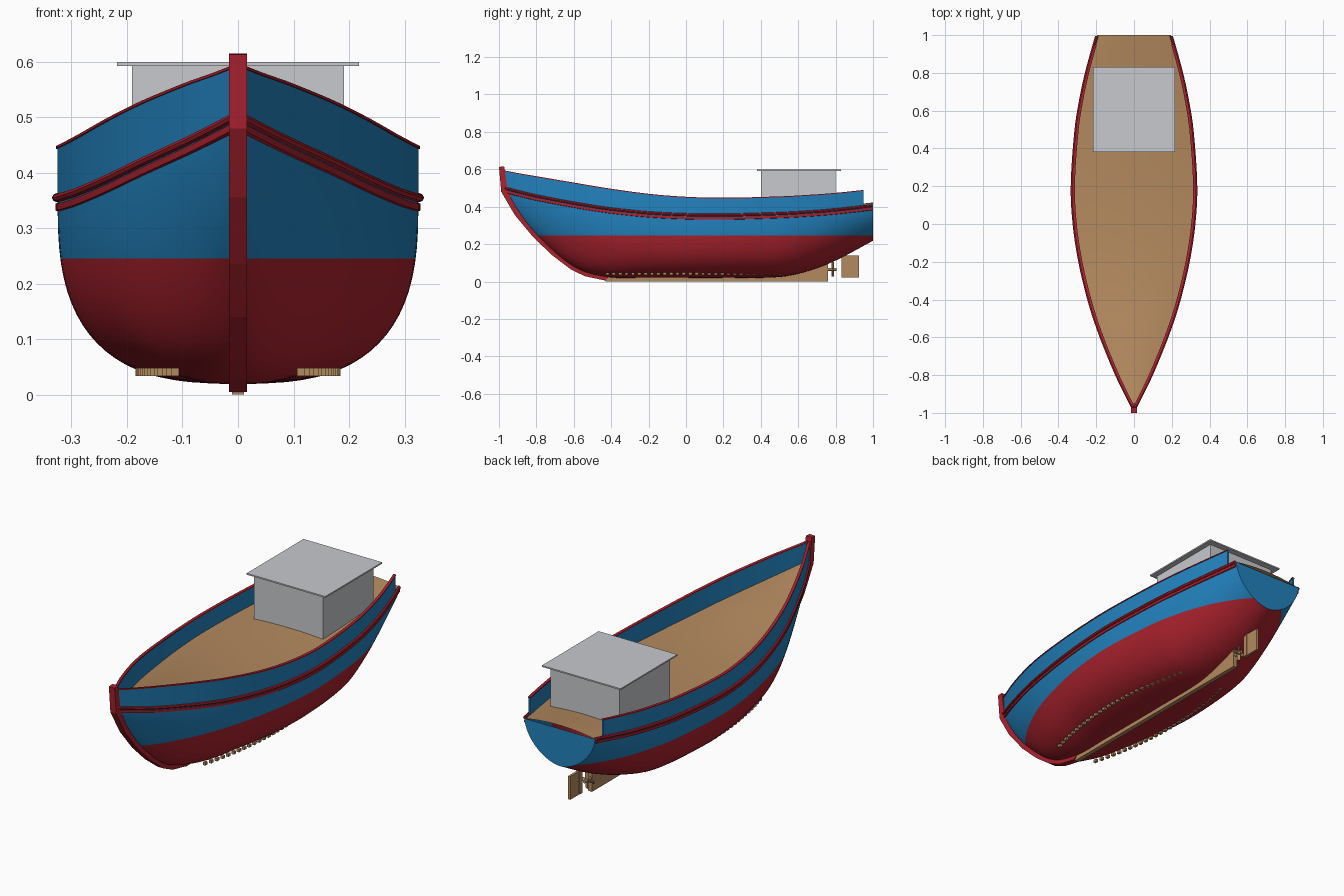
import bpy, bmesh, math
from mathutils import Vector, Matrix

if "Cube" in bpy.data.objects:
    bpy.data.objects.remove(bpy.data.objects["Cube"])


def material(name, rgb):
    m = bpy.data.materials.new(name)
    m.diffuse_color = (*rgb, 1)
    m.use_nodes = True
    m.node_tree.nodes["Principled BSDF"].inputs["Base Color"].default_value = m.diffuse_color
    return m


BLUE = material("hull blue", (0.016, 0.223, 0.515))
RED = material("bottom red", (0.413, 0.016, 0.027))
TAN = material("wood tan", (0.456, 0.254, 0.114))
GREY = material("cabin grey", (0.58, 0.585, 0.61))

# Hull lines: y, half beam, sheer z, keel z, section fullness, bulwark top z
LINES = [
    (-0.975, 0.004, 0.500, 0.480, 1.5, 0.592),
    (-0.90, 0.042, 0.480, 0.365, 1.5, 0.577),
    (-0.80, 0.090, 0.456, 0.245, 1.6, 0.560),
    (-0.60, 0.172, 0.418, 0.078, 1.9, 0.526),
    (-0.42, 0.232, 0.389, 0.024, 2.3, 0.496),
    (-0.20, 0.285, 0.366, 0.021, 2.6, 0.466),
    (0.00, 0.315, 0.356, 0.020, 2.8, 0.450),
    (0.20, 0.325, 0.354, 0.020, 2.8, 0.445),
    (0.50, 0.305, 0.362, 0.024, 2.6, 0.452),
    (0.65, 0.282, 0.370, 0.055, 2.3, 0.460),
    (0.80, 0.250, 0.382, 0.112, 2.0, 0.471),
    (1.00, 0.195, 0.405, 0.218, 1.75, 0.492),
]


def lines_at(y):
    """Smooth interpolation of the hull lines at length position y."""
    n = len(LINES)
    i = max(k for k in range(n - 1) if LINES[k][0] <= y + 1e-9)
    a, b = LINES[i], LINES[i + 1]
    p, q = LINES[max(i - 1, 0)], LINES[min(i + 2, n - 1)]
    h = b[0] - a[0]
    t = (y - a[0]) / h
    out = []
    for k in range(1, 6):
        ma = (b[k] - p[k]) / (b[0] - p[0]) * h
        mb = (q[k] - a[k]) / (q[0] - a[0]) * h
        out.append((2*t**3 - 3*t*t + 1) * a[k] + (t**3 - 2*t*t + t) * ma
                   + (3*t*t - 2*t**3) * b[k] + (t**3 - t*t) * mb)
    return out


def stations(y0, y1, n):
    return [y0 + (y1 - y0) * i / n for i in range(n + 1)]


def finish(name, bm, mats, smooth=True):
    bmesh.ops.recalc_face_normals(bm, faces=bm.faces)
    me = bpy.data.meshes.new(name)
    bm.to_mesh(me)
    bm.free()
    for m in mats:
        me.materials.append(m)
    ob = bpy.data.objects.new(name, me)
    bpy.context.collection.objects.link(ob)
    if smooth:
        bpy.ops.object.select_all(action='DESELECT')
        ob.select_set(True)
        bpy.context.view_layer.objects.active = ob
        bpy.ops.object.shade_smooth_by_angle(angle=math.radians(35))
    return ob


def loft(rows, closed=False):
    """Skin rows of points; closed rows become a capped tube."""
    bm = bmesh.new()
    vs = [[bm.verts.new(p) for p in r] for r in rows]
    n = len(rows[0])
    for r, s in zip(vs, vs[1:]):
        for j in range(n if closed else n - 1):
            k = (j + 1) % n
            bm.faces.new((r[j], r[k], s[k], s[j]))
    if closed:
        bm.faces.new(vs[0])
        bm.faces.new(vs[-1])
    return bm, vs


def mirror_x(ob):
    ob.modifiers.new("mirror", 'MIRROR').use_axis = (True, False, False)


def side_rail(name, section, y0, y1, mat):
    """Sweep a section, given as a function of the hull lines, down both sides."""
    rows = [[(max(x, 0), y, z) for x, z in section(lines_at(y))] for y in stations(y0, y1, 60)]
    mirror_x(finish(name, loft(rows, True)[0], [mat]))


def box(name, x, y, z, mat):
    bm = bmesh.new()
    size = (x[1] - x[0], y[1] - y[0], z[1] - z[0])
    mid = ((x[0] + x[1]) / 2, (y[0] + y[1]) / 2, (z[0] + z[1]) / 2)
    bmesh.ops.create_cube(bm, size=1, matrix=Matrix.Translation(mid) @ Matrix.Diagonal((*size, 1)))
    return finish(name, bm, [mat], False)


def plate(name, outline, half, mat):
    """Extrude a side outline (y, z) across the centreline."""
    rows = [[(s * half, y, z) for y, z in outline] for s in (-1, 1)]
    return finish(name, loft(rows, True)[0], [mat], False)


# Hull shell, with the waterline cut in and red bottom below it
M = 20
rows = []
for y in stations(-0.975, 1.0, 64):
    b, zs, zk, n, _ = lines_at(y)
    row = []
    for j in range(-M, M + 1):
        a = math.pi / 2 * (1 - abs(j) / M)
        x = b * math.cos(a) ** (2 / n) if j else 0
        row.append((math.copysign(x, j), y, zs - (zs - zk) * math.sin(a) ** (2 / n)))
    rows.append(row)
bm, vs = loft(rows)
bm.faces.new(vs[-1])
bmesh.ops.bisect_plane(bm, geom=bm.verts[:] + bm.edges[:] + bm.faces[:],
                       plane_co=(0, 0, 0.245), plane_no=(0, 0, 1))
for f in bm.faces:
    transom = all(v.co.y > 0.999 for v in f.verts)
    f.material_index = int(f.calc_center_median().z < 0.245 and not transom)
finish("hull", bm, [BLUE, RED])

# Cambered deck
rows = []
for y in stations(-0.97, 1.0, 50):
    b, zs = lines_at(y)[:2]
    rows.append([(b * t, y, zs + 0.018 * min(1, b / 0.2) * (1 - t * t))
                 for t in [k / 6 - 1 for k in range(13)]])
finish("deck", loft(rows)[0], [TAN])

# Bulwarks, cap rails and double rubbing strakes
side_rail("bulwark", lambda l: [(l[0], l[1] - 0.005), (l[0], l[4]),
                                (l[0] - 0.009, l[4]), (l[0] - 0.009, l[1] - 0.005)],
          -0.975, 0.95, BLUE)
side_rail("cap_rail", lambda l: [(l[0] + 0.003, l[4] - 0.002), (l[0] + 0.003, l[4] + 0.003),
                                 (l[0] - 0.012, l[4] + 0.003), (l[0] - 0.012, l[4] - 0.002)],
          -0.975, 0.95, RED)
side_rail("upper_strake", lambda l: [(l[0] + 0.001 + 0.009 * math.cos(a), l[1] + 0.001 + 0.008 * math.sin(a))
                                     for a in [k * math.pi / 4 for k in range(8)]],
          -0.97, 0.995, RED)
side_rail("lower_strake", lambda l: [(l[0] + 0.004, l[1] - 0.010), (l[0] + 0.004, l[1] - 0.022),
                                     (l[0] - 0.006, l[1] - 0.025), (l[0] - 0.006, l[1] - 0.010)],
          -0.965, 0.995, RED)

# Stem post following the bow
plate("stem", [(-1.0, 0.613), (-0.988, 0.48), (-0.915, 0.355), (-0.815, 0.235), (-0.715, 0.14),
               (-0.615, 0.064), (-0.54, 0.028), (-0.43, 0.005), (-0.41, 0.03), (-0.53, 0.06),
               (-0.60, 0.10), (-0.70, 0.185), (-0.79, 0.275), (-0.885, 0.40), (-0.955, 0.50),
               (-0.972, 0.615)], 0.016, RED)

# Keel with rising skeg and stern post
plate("keel", [(-0.43, 0.0), (0.76, 0.0), (0.76, 0.10), (0.68, 0.075), (0.56, 0.04),
               (0.48, 0.028), (-0.43, 0.028)], 0.011, TAN)

# Rows of bilge blocks under each side
bm = bmesh.new()
for i in range(28):
    y = -0.42 + 0.92 * i / 27
    x = 0.178 - 0.065 * ((y - 0.06) / 0.48) ** 2
    m = Matrix.Translation((x, y, 0.041)) @ Matrix.Diagonal((0.014, 0.018, 0.014, 1))
    bmesh.ops.create_cube(bm, size=1, matrix=m)
mirror_x(finish("bilge_blocks", bm, [TAN], False))

# Propeller: shaft and four blades
bm = bmesh.new()
bmesh.ops.create_cone(bm, cap_ends=True, segments=12, radius1=0.008, radius2=0.008, depth=0.06,
                      matrix=Matrix.Translation((0, 0.775, 0.065)) @ Matrix.Rotation(math.pi / 2, 4, 'X'))
for k in range(4):
    m = (Matrix.Translation((0, 0.785, 0.065)) @ Matrix.Rotation(k * math.pi / 2, 4, 'Y')
         @ Matrix.Translation((0, 0, 0.022)) @ Matrix.Rotation(0.5, 4, 'Z')
         @ Matrix.Diagonal((0.018, 0.005, 0.034, 1)))
    bmesh.ops.create_cube(bm, size=1, matrix=m)
finish("propeller", bm, [TAN])

# Rudder blade and stock
box("rudder", (-0.006, 0.006), (0.855, 0.925), (0.022, 0.138), TAN)
box("rudder_stock", (-0.009, 0.009), (0.832, 0.855), (0.022, 0.15), TAN)

# Cabin and overhanging roof
box("cabin", (-0.191, 0.191), (0.40, 0.80), (0.36, 0.593), GREY)
box("cabin_roof", (-0.218, 0.218), (0.38, 0.83), (0.592, 0.599), GREY)
